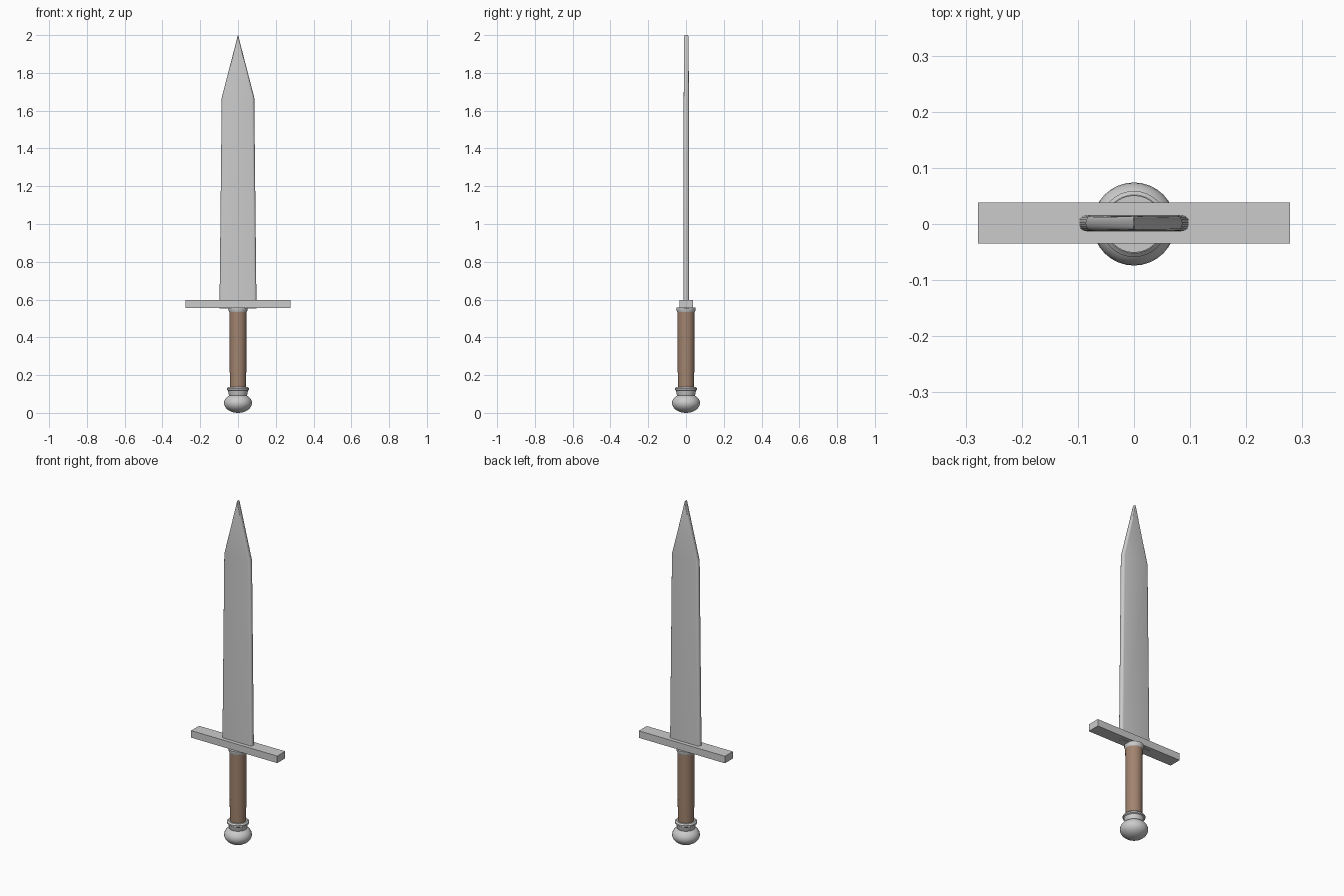
import bpy, bmesh
from math import cos, sin, pi, radians

if "Cube" in bpy.data.objects:
    bpy.data.objects.remove(bpy.data.objects["Cube"])

Y0 = 0.0015  # slight depth offset of blade and guard


def material(name, color):
    m = bpy.data.materials.new(name)
    m.diffuse_color = color
    m.use_nodes = True
    m.node_tree.nodes["Principled BSDF"].inputs["Base Color"].default_value = m.diffuse_color
    return m


def loft(name, rings, mat=None, smooth=30):
    """Skin closed rings of equal length and cap both ends."""
    bm = bmesh.new()
    loops = [[bm.verts.new(p) for p in r] for r in rings]
    n = len(loops[0])
    for a, b in zip(loops, loops[1:]):
        for i in range(n):
            j = (i + 1) % n
            bm.faces.new((a[i], a[j], b[j], b[i]))
    bm.faces.new(loops[0][::-1])
    bm.faces.new(loops[-1])
    bmesh.ops.recalc_face_normals(bm, faces=bm.faces)
    me = bpy.data.meshes.new(name)
    bm.to_mesh(me)
    bm.free()
    ob = bpy.data.objects.new(name, me)
    bpy.context.collection.objects.link(ob)
    if mat:
        me.materials.append(mat)
    bpy.ops.object.select_all(action='DESELECT')
    bpy.context.view_layer.objects.active = ob
    ob.select_set(True)
    bpy.ops.object.shade_smooth_by_angle(angle=radians(smooth))
    return ob


def lathe(name, profile, mat=None, n=32):
    return loft(name, [[(r * cos(2 * pi * i / n), r * sin(2 * pi * i / n), z)
                        for i in range(n)] for r, z in profile], mat)


def blade_ring(w, t, z, steps=4):
    """Flat section with rounded long edges."""
    rx = min(0.013, w * 0.7)
    ry = t * 0.85
    pts = []
    for q, (sx, sy) in enumerate(((1, 1), (-1, 1), (-1, -1), (1, -1))):
        for k in range(steps + 1):
            a = pi / 2 * (q + k / steps)
            pts.append((sx * (w - rx) + rx * cos(a),
                        Y0 + sy * (t - ry) + ry * sin(a), z))
    return pts


# Blade: slight taper, then a triangular point
loft("blade", [blade_ring(w, t, z) for w, t, z in (
    (0.098, 0.0145, 0.553), (0.086, 0.0135, 1.67),
    (0.0035, 0.0125, 1.988), (0.0008, 0.009, 2.0))])

# Cross guard
loft("cross_guard", [[(x, y + Y0, z) for x, y in (
    (-0.278, -0.0365), (0.278, -0.0365), (0.278, 0.0365), (-0.278, 0.0365))]
    for z in (0.556, 0.597)])

# Leather grip and metal ring beneath the guard
brown = material("leather", (0.36, 0.23, 0.16, 1))
lathe("grip", [(0.043, 0.12), (0.046, 0.535), (0.046, 0.545)], brown)
lathe("grip_ring", [(0.046, 0.533), (0.051, 0.546), (0.051, 0.557)])

# Flared pommel collar
lathe("pommel_collar", [(0.046, 0.088), (0.049, 0.098), (0.053, 0.118),
                        (0.059, 0.122), (0.059, 0.130), (0.052, 0.137)])

# Flattened ball pommel
lathe("pommel", [(max(0.074 * sin(pi * k / 16), 0.001),
                  0.052 - 0.052 * cos(pi * k / 16)) for k in range(17)])
